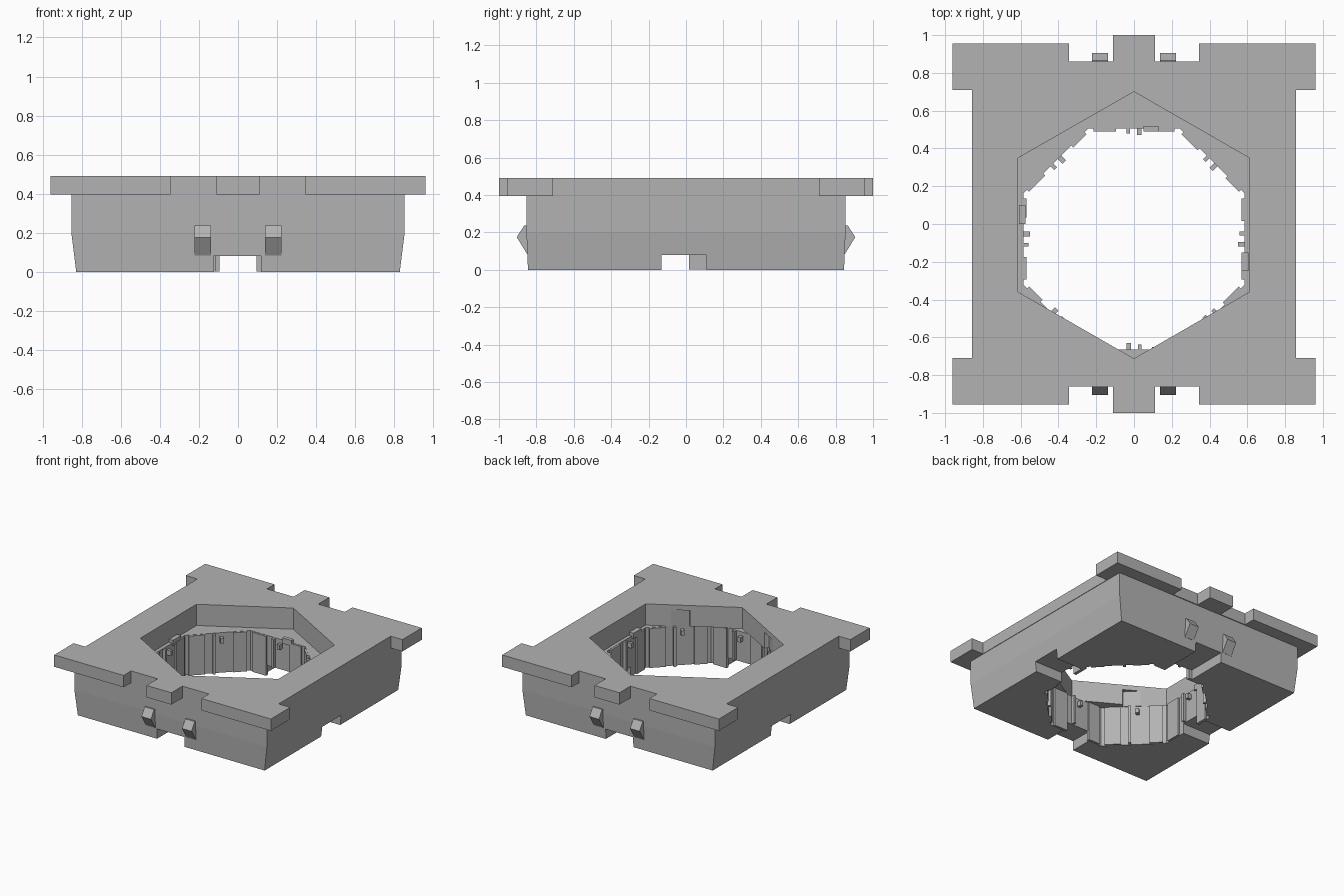
import bpy, bmesh, math
from mathutils import Matrix, Vector

cube = bpy.data.objects.get("Cube")
if cube:
    bpy.data.objects.remove(cube, do_unlink=True)

grey = bpy.data.materials.new("plain grey")
grey.use_nodes = True
tone = (0.45, 0.45, 0.45, 1)
grey.diffuse_color = tone
grey.node_tree.nodes["Principled BSDF"].inputs["Base Color"].default_value = tone


def finish(name, bm):
    bmesh.ops.recalc_face_normals(bm, faces=bm.faces)
    mesh = bpy.data.meshes.new(name)
    bm.to_mesh(mesh)
    bm.free()
    mesh.materials.append(grey)
    obj = bpy.data.objects.new(name, mesh)
    bpy.context.collection.objects.link(obj)
    return obj


def prism(name, points, low, high):
    """Extrude an outline in the ground plane from low to high."""
    bm = bmesh.new()
    face = bm.faces.new([bm.verts.new((x, y, low)) for x, y in points])
    new = bmesh.ops.extrude_face_region(bm, geom=[face])["geom"]
    for v in new:
        if isinstance(v, bmesh.types.BMVert):
            v.co.z = high
    return finish(name, bm)


def box(name, x0, x1, y0, y1, z0, z1):
    return prism(name, [(x0, y0), (x1, y0), (x1, y1), (x0, y1)], z0, z1)


def combine(target, tool, operation):
    mod = target.modifiers.new("combine", 'BOOLEAN')
    mod.operation = operation
    mod.solver = 'EXACT'
    mod.object = tool
    bpy.context.view_layer.objects.active = target
    bpy.ops.object.modifier_apply(modifier=mod.name)
    bpy.data.objects.remove(tool, do_unlink=True)


# Top plate with corner lugs and centre tabs, mirrored from one quarter
quarter = [(0.857, 0.71), (0.96, 0.71), (0.96, 0.955), (0.345, 0.955),
           (0.345, 0.86), (0.11, 0.86), (0.11, 1.0)]
half = quarter + [(-x, y) for x, y in reversed(quarter)]
frame = prism("frame", half + [(-x, -y) for x, y in half], 0.395, 0.49)

# Body with walls leaning in below mid height
bm = bmesh.new()
rings = []
for z, w, d in ((0, 0.828, 0.845), (0.2, 0.853, 0.853), (0.43, 0.853, 0.853)):
    rings.append([bm.verts.new((sx * w, sy * d, z))
                  for sx, sy in ((1, 1), (-1, 1), (-1, -1), (1, -1))])
for a, b in zip(rings, rings[1:]):
    for i in range(4):
        j = (i + 1) % 4
        bm.faces.new((a[i], a[j], b[j], b[i]))
bm.faces.new(rings[0])
bm.faces.new(rings[-1])
combine(frame, finish("body", bm), 'UNION')

# Hexagonal pocket from above, octagonal opening from below
CENTRE = Vector((0, -0.08, 0))
APOTHEM, LEDGE = 0.585, 0.32
hexagon = [(0, 0.7), (-0.613, 0.35), (-0.613, -0.36),
           (0, -0.712), (0.61, -0.36), (0.61, 0.35)]
combine(frame, prism("pocket", hexagon, LEDGE, 0.6), 'DIFFERENCE')
radius = APOTHEM / math.cos(math.pi / 8)
octagon = [(radius * math.cos(a), CENTRE.y + radius * math.sin(a))
           for a in (math.pi / 8 + i * math.pi / 4 for i in range(8))]
combine(frame, prism("opening", octagon, -0.1, LEDGE + 0.003), 'DIFFERENCE')

# Tall relief slots in the two front diagonal walls
for angle in (225, 315):
    slot = box("slot", 0.4, APOTHEM - 0.004, -0.08, 0.08, 0.2, 0.45)
    slot.data.transform(Matrix.Translation(CENTRE)
                        @ Matrix.Rotation(math.radians(angle), 4, 'Z'))
    combine(frame, slot, 'DIFFERENCE')

# Bottom notches through all four walls
combine(frame, box("notch_y", -0.125, 0.118, -1.2, 1.2, -0.1, 0.08), 'DIFFERENCE')
combine(frame, box("notch_x", -1.2, 1.2, -0.13, 0.11, -0.1, 0.08), 'DIFFERENCE')

# Wedge clips on the front and back
for side, sy in (("front", -1), ("back", 1)):
    for hand, sx in (("right", -1), ("left", 1)):
        bm = bmesh.new()
        ends = []
        for x in (0.138, 0.222):
            ends.append([bm.verts.new((sx * x, sy * y, z)) for y, z in
                         ((0.83, 0.085), (0.85, 0.085), (0.905, 0.175),
                          (0.865, 0.237), (0.83, 0.237))])
        a, b = ends
        for i in range(5):
            j = (i + 1) % 5
            bm.faces.new((a[i], a[j], b[j], b[i]))
        bm.faces.new(a)
        bm.faces.new(b)
        finish(f"{side}_{hand}_clip", bm)

# Raised pads and thin ribs on the octagonal walls
for i in range(8):
    turn = (Matrix.Translation(CENTRE)
            @ Matrix.Rotation(i * math.pi / 4, 4, 'Z'))
    inner = APOTHEM - 0.015
    for part, t, width, reach in (("pad", 0.155, 0.12, 0), ("pad", -0.165, 0.1, 0),
                                  ("rib", 0.03, 0.02, 0.012)):
        pad = box(f"wall_{part}", inner - reach, APOTHEM + 0.01,
                  t - width / 2, t + width / 2, 0.085 if i % 2 == 0 and part == "rib" else 0.002,
                  LEDGE - 0.002)
        pad.data.transform(turn)
    # Little hook at the top of each wall
    hook = box("wall_hook", inner - 0.02, APOTHEM + 0.01, -0.04, -0.015,
               LEDGE - 0.07, LEDGE - 0.03)
    hook.data.transform(turn)

# Small stops on the ledge
box("left_stop", 0.57, 0.607, -0.25, -0.15, LEDGE - 0.02, LEDGE + 0.025)
box("right_stop", -0.61, -0.575, 0, 0.1, LEDGE - 0.02, LEDGE + 0.025)
box("back_stop", 0.05, 0.13, 0.49, 0.52, LEDGE - 0.02, LEDGE + 0.025)
